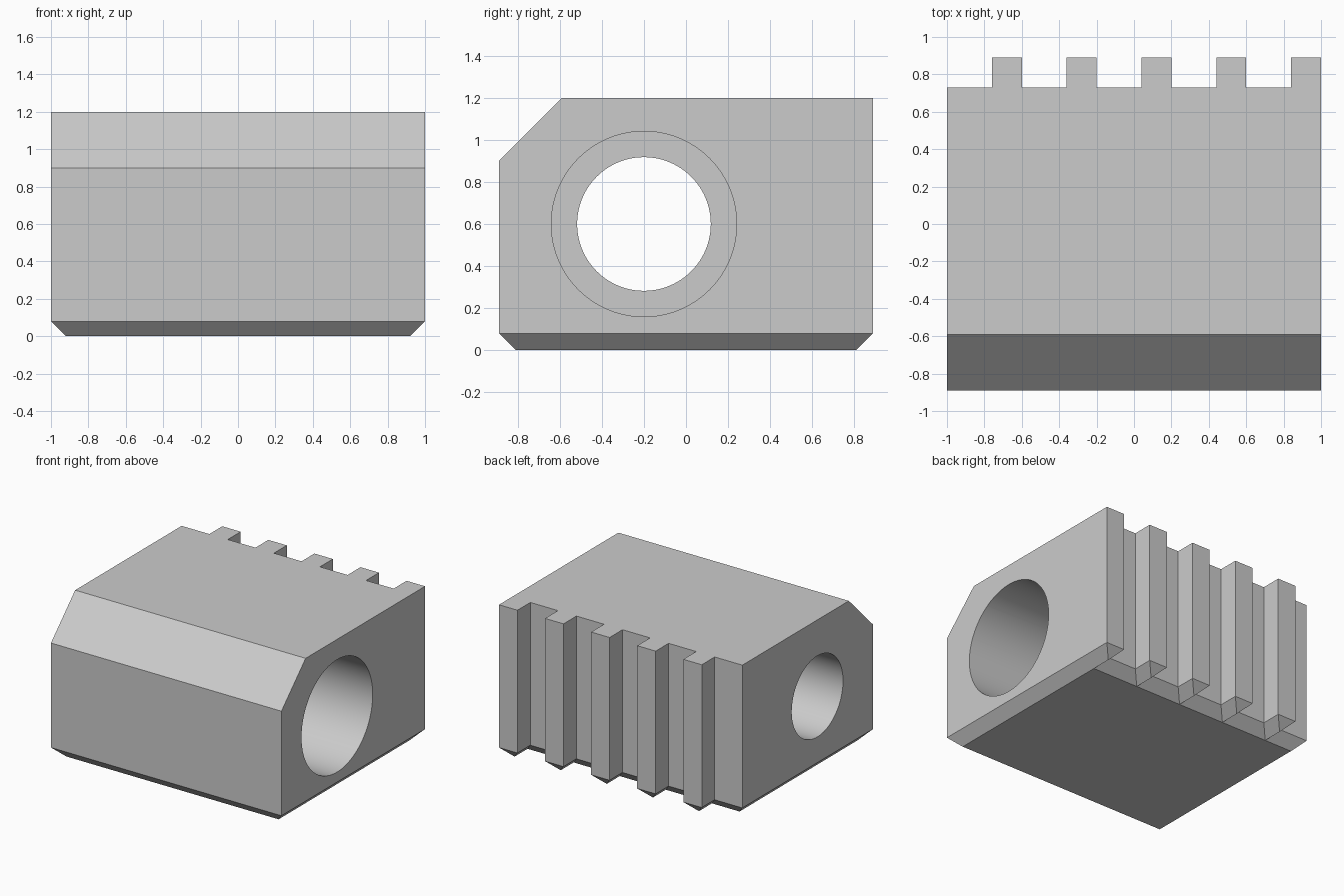
import bpy
import bmesh
import math

cube = bpy.data.objects.get("Cube")
if cube:
    bpy.data.objects.remove(cube, do_unlink=True)

FRONT, ROOT, TIP, TOP = -0.89, 0.73, 0.89, 1.2
C = 0.08                # bottom chamfer
TOOTH, PITCH = 0.16, 0.4

grey = bpy.data.materials.new("plain grey")
grey.use_nodes = True
grey.diffuse_color = (0.6, 0.6, 0.6, 1)
grey.node_tree.nodes["Principled BSDF"].inputs["Base Color"].default_value = (0.6, 0.6, 0.6, 1)

# Plan outline: each point with the direction its bottom corner moves in x and y
outline = [(-1, FRONT, 1, 1), (1, FRONT, -1, 1), (1, ROOT, -1, -1)]
for i in reversed(range(5)):
    left = -0.76 + i * PITCH
    right = left + TOOTH
    if i < 4:
        outline.append((right, ROOT, -1, -1))
    outline += [(right, TIP, -1, -1), (left, TIP, 1, -1), (left, ROOT, 1, -1)]
outline.append((-1, ROOT, 1, -1))

# Toothed block with a chamfered base
bm = bmesh.new()
shared = {}


def foot(x, y, dx, dy):
    """Bottom corner; both flanks of a tooth meet in one ridge."""
    key = (round(x + dx * C, 4), round(y + dy * C, 4))
    if key not in shared:
        shared[key] = bm.verts.new((*key, 0))
    return shared[key]


feet = [foot(*p) for p in outline]
low = [bm.verts.new((p[0], p[1], C)) for p in outline]
high = [bm.verts.new((p[0], p[1], TOP)) for p in outline]
for i in range(len(outline)):
    j = (i + 1) % len(outline)
    bm.faces.new((low[i], low[j], high[j], high[i]))
    ring = list(dict.fromkeys((feet[i], feet[j], low[j], low[i])))
    bm.faces.new(ring)
bm.faces.new(high)
base = [v for v in dict.fromkeys(feet) if v.co.y < ROOT - C / 2]
bm.faces.new(base[::-1])

# Sloped upper front edge
edge = [e for e in bm.edges
        if all(v.co.y < FRONT + 0.01 and v.co.z > TOP - 0.01 for v in e.verts)]
bmesh.ops.bevel(bm, geom=edge, offset=0.3, segments=1, affect='EDGES')
bmesh.ops.recalc_face_normals(bm, faces=bm.faces[:])
mesh = bpy.data.meshes.new("toothed_block")
bm.to_mesh(mesh)
bm.free()
block = bpy.data.objects.new("toothed_block", mesh)
bpy.context.collection.objects.link(block)
mesh.materials.append(grey)


# Stepped bore running side to side
def drill(name, radius, x0, x1):
    bpy.ops.mesh.primitive_cylinder_add(
        vertices=96, radius=radius, depth=x1 - x0,
        location=((x0 + x1) / 2, -0.2, 0.6), rotation=(0, math.pi / 2, 0))
    cutter = bpy.context.object
    cutter.name = name
    cutter.hide_render = True
    cutter.data.materials.append(grey)
    mod = block.modifiers.new(name, 'BOOLEAN')
    mod.operation = 'DIFFERENCE'
    mod.solver = 'EXACT'
    mod.object = cutter
    bpy.ops.object.select_all(action='DESELECT')
    block.select_set(True)
    bpy.context.view_layer.objects.active = block
    bpy.ops.object.modifier_apply(modifier=name)
    bpy.data.objects.remove(cutter, do_unlink=True)


drill("through_hole", 0.318, -1.2, 1.2)
drill("counterbore", 0.441, -0.1, 1.2)

bpy.ops.object.shade_smooth_by_angle(angle=math.radians(25))
